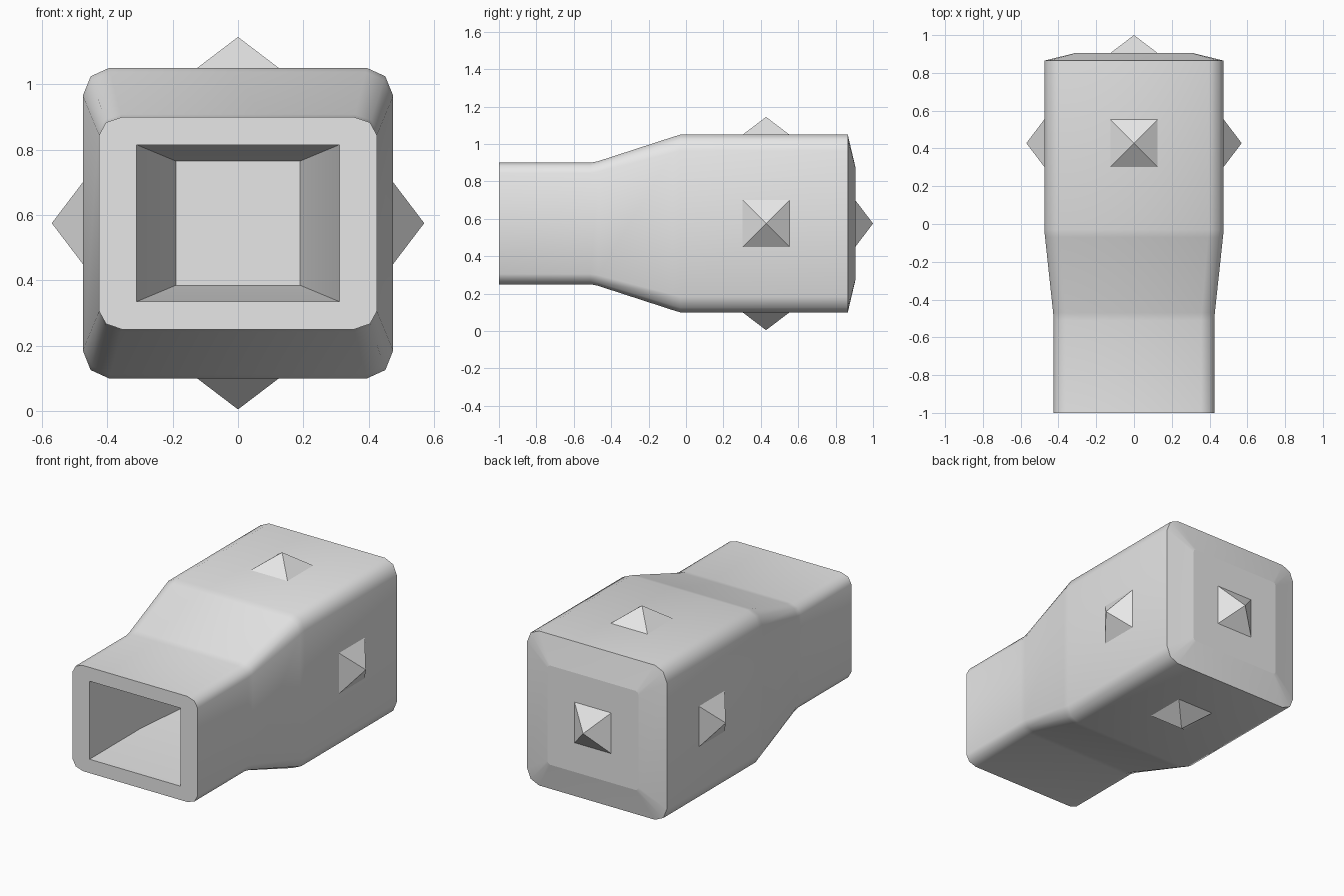
import bpy
import bmesh
from math import pi, sqrt, radians
from mathutils import Vector, Matrix

cube = bpy.data.objects.get("Cube")
if cube:
    bpy.data.objects.remove(cube, do_unlink=True)

grey = bpy.data.materials.new("plain_grey")
grey.use_nodes = True
colour = (0.8, 0.8, 0.8, 1)
grey.diffuse_color = colour
grey.node_tree.nodes["Principled BSDF"].inputs["Base Color"].default_value = colour

MID_Z = 0.575
CORNERS = [(1, 1), (-1, 1), (-1, -1), (1, -1)]


def finish(bm, name, angle):
    bmesh.ops.recalc_face_normals(bm, faces=bm.faces)
    mesh = bpy.data.meshes.new(name)
    bm.to_mesh(mesh)
    bm.free()
    mesh.materials.append(grey)
    obj = bpy.data.objects.new(name, mesh)
    bpy.context.collection.objects.link(obj)
    bpy.ops.object.select_all(action='DESELECT')
    obj.select_set(True)
    bpy.context.view_layer.objects.active = obj
    bpy.ops.object.shade_smooth_by_angle(angle=radians(angle))
    return obj


def rounded_ring(bm, y, hx, hz, a, b):
    """Rectangle section with three points on each corner."""
    ring = []
    for sx, sz in CORNERS:
        pts = [(hx, hz - b), (hx - 0.3 * a, hz - 0.3 * b), (hx - a, hz)]
        if sx * sz < 0:
            pts.reverse()
        ring += [bm.verts.new((sx * x, y, MID_Z + sz * z)) for x, z in pts]
    return ring


def square_ring(bm, y, hx, hz):
    return [bm.verts.new((sx * hx, y, MID_Z + sz * hz)) for sx, sz in CORNERS]


def loft(bm, rings):
    for r, s in zip(rings, rings[1:]):
        n = len(r)
        for i in range(n):
            j = (i + 1) % n
            bm.faces.new((r[i], r[j], s[j], s[i]))


# Hollow body: narrow neck, flared shoulder, wide block and shallow end bevel
bm = bmesh.new()
outer = [rounded_ring(bm, *section) for section in (
    (-1.0, 0.425, 0.325, 0.07, 0.055),
    (-0.51, 0.425, 0.325, 0.07, 0.055),
    (-0.47, 0.428, 0.333, 0.07, 0.057),
    (-0.07, 0.471, 0.463, 0.08, 0.083),
    (-0.03, 0.475, 0.475, 0.08, 0.085),
    (0.865, 0.475, 0.475, 0.08, 0.085),
    (0.905, 0.31, 0.305, 0.02, 0.02))]
loft(bm, outer)
cap = bm.faces.new(outer[-1])
for edge in cap.edges:
    edge.smooth = False

# Socket cavity
inner = [square_ring(bm, *section) for section in (
    (-1.0, 0.31, 0.24), (-0.5, 0.31, 0.24), (0.0, 0.19, 0.19))]
loft(bm, inner)
bm.faces.new(inner[-1])

# Front rim joining the shell to the cavity
rim, hole = outer[0], inner[0]
for k in range(4):
    p, q, r = rim[3 * k:3 * k + 3]
    bm.faces.new((p, q, hole[k]))
    bm.faces.new((q, r, hole[k]))
    bm.faces.new((r, rim[(3 * k + 3) % 12], hole[(k + 1) % 4], hole[k]))
finish(bm, "hollow_body", 45)

# Pyramid studs on the four sides and the rear
STUD_Y = 0.428
HEIGHT = 0.095
for name, base, direction in (
        ("top_stud", (0, STUD_Y, 1.05), (0, 0, 1)),
        ("bottom_stud", (0, STUD_Y, 0.10), (0, 0, -1)),
        ("left_stud", (0.475, STUD_Y, MID_Z), (1, 0, 0)),
        ("right_stud", (-0.475, STUD_Y, MID_Z), (-1, 0, 0)),
        ("rear_stud", (0, 0.905, MID_Z), (0, 1, 0))):
    bm = bmesh.new()
    bmesh.ops.create_cone(
        bm, cap_ends=True, segments=4, radius1=0.125 * sqrt(2), radius2=0,
        depth=HEIGHT,
        matrix=Matrix.Translation((0, 0, HEIGHT / 2)) @ Matrix.Rotation(pi / 4, 4, 'Z'))
    bmesh.ops.remove_doubles(bm, verts=bm.verts, dist=0.0001)
    turn = Vector(direction).to_track_quat('Z', 'Y').to_matrix().to_4x4()
    bmesh.ops.transform(bm, matrix=Matrix.Translation(base) @ turn, verts=bm.verts)
    finish(bm, name, 20)
